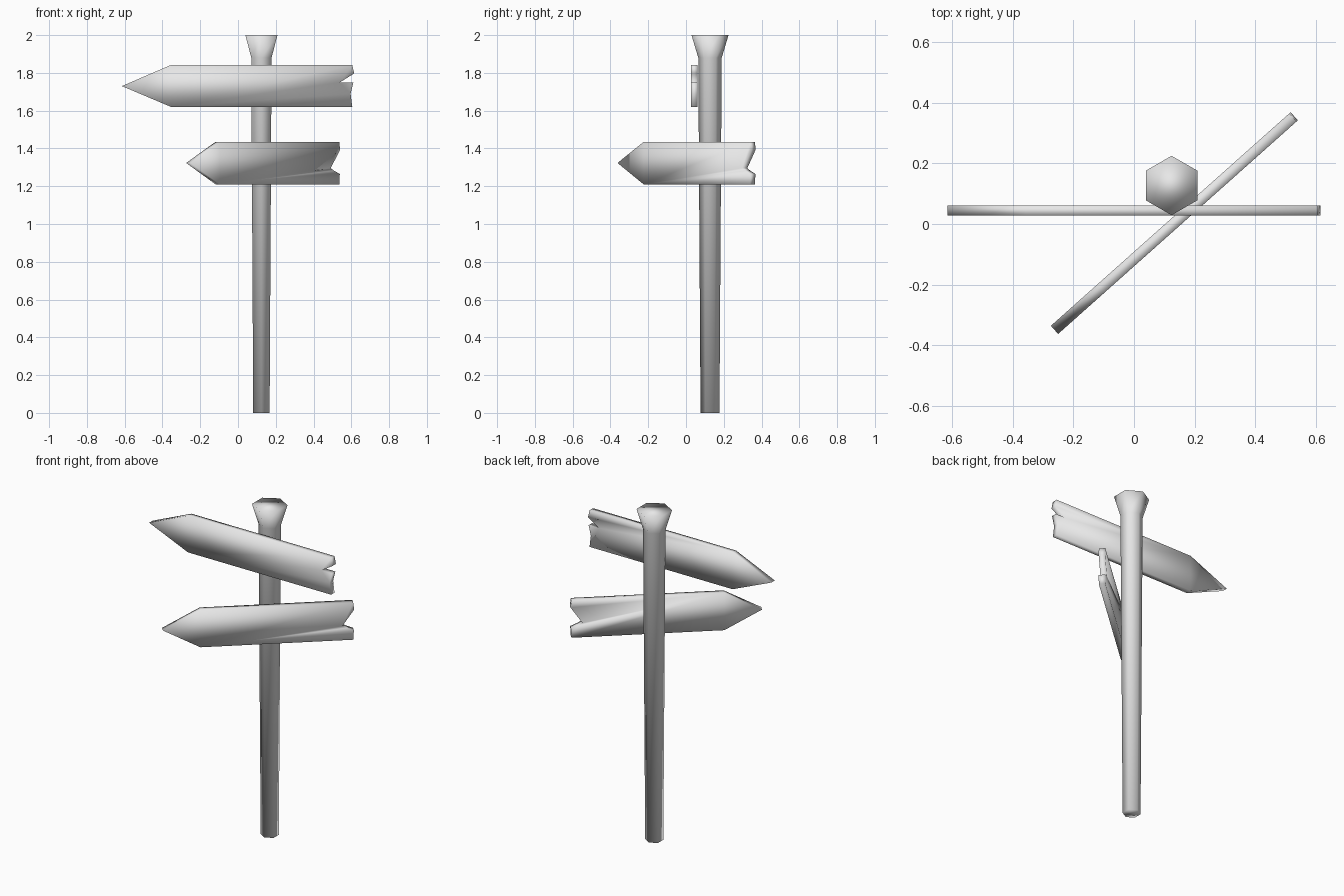
import bpy, bmesh, math
from mathutils import Matrix, Vector

cube = bpy.data.objects.get("Cube")
if cube:
    bpy.data.objects.remove(cube, do_unlink=True)

# One plain grey for everything
grey = bpy.data.materials.new("plain grey")
grey.use_nodes = True
colour = (0.8, 0.8, 0.8, 1)
grey.diffuse_color = colour
grey.node_tree.nodes["Principled BSDF"].inputs["Base Color"].default_value = colour


def finish(name, bm):
    """Turn a bmesh into a smooth-shaded object."""
    bmesh.ops.recalc_face_normals(bm, faces=bm.faces[:])
    for face in bm.faces:
        face.smooth = True
    mesh = bpy.data.meshes.new(name)
    bm.to_mesh(mesh)
    bm.free()
    mesh.materials.append(grey)
    obj = bpy.data.objects.new(name, mesh)
    bpy.context.collection.objects.link(obj)
    return obj


def make_post(name, centre, rings, sides=6):
    """Loft a tapered six-sided post through (height, radius) rings."""
    bm = bmesh.new()
    loops = []
    for z, r in rings:
        angles = [math.pi / 2 + math.tau * i / sides for i in range(sides)]
        loops.append([bm.verts.new((centre[0] + r * math.cos(a),
                                    centre[1] + r * math.sin(a), z)) for a in angles])
    for low, high in zip(loops, loops[1:]):
        for i in range(sides):
            j = (i + 1) % sides
            bm.faces.new((low[i], low[j], high[j], high[i]))
    bm.faces.new(loops[0])
    bm.faces.new(loops[-1])
    return finish(name, bm)


def make_board(name, outline, thickness, location, angle):
    """Extrude an arrow outline (along, up) and turn it about z."""
    bm = bmesh.new()
    face = bm.faces.new([bm.verts.new((u, -thickness / 2, z)) for u, z in outline])
    extruded = bmesh.ops.extrude_face_region(bm, geom=[face], use_keep_orig=True)
    back = [v for v in extruded["geom"] if isinstance(v, bmesh.types.BMVert)]
    bmesh.ops.translate(bm, verts=back, vec=(0, thickness, 0))
    bm.transform(Matrix.Translation(Vector(location)) @ Matrix.Rotation(angle, 4, "Z"))
    return finish(name, bm)


# Post with a flared head
make_post("post", (0.124, 0.127), [(0, 0.05), (1.88, 0.062), (2, 0.098)])

# Upper arrow board, broken at its blunt end
make_board("upper_board",
           [(-0.615, 0), (-0.355, -0.11), (0.605, -0.11), (0.596, -0.04), (0.611, 0.02),
            (0.54, 0.02), (0.615, 0.067), (0.605, 0.112), (-0.355, 0.112)],
           0.033, (0, 0.044, 1.73), 0)

# Lower arrow board, turned about the post
make_board("lower_board",
           [(-0.528, 0), (-0.32, -0.113), (0.526, -0.113), (0.529, -0.058), (0.487, -0.04),
            (0.465, -0.027), (0.531, 0.07), (0.525, 0.112), (-0.32, 0.112)],
           0.036, (0.132, 0.002, 1.323), math.radians(41.7))
